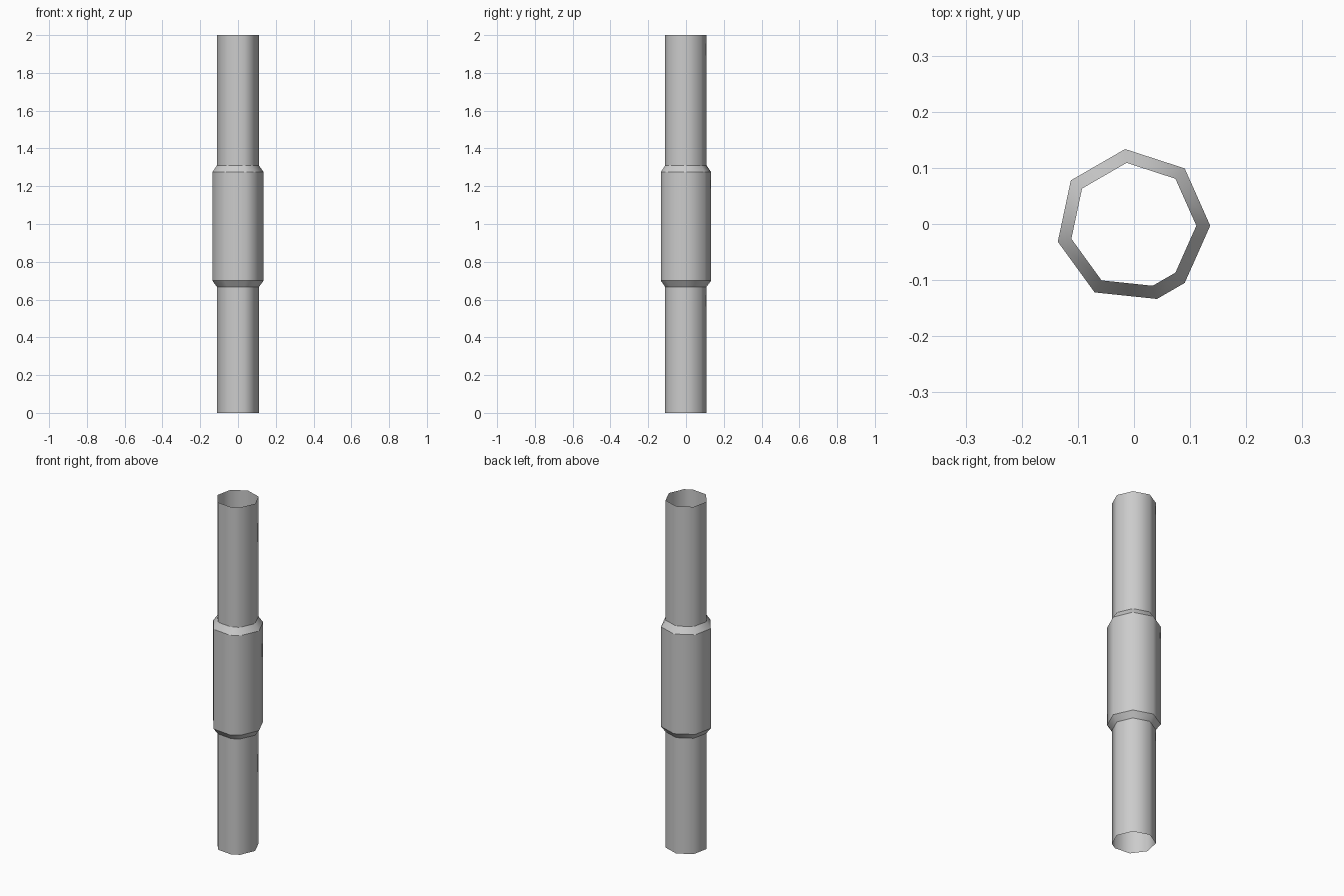
import bpy, bmesh
from math import cos, sin, radians

if "Cube" in bpy.data.objects:
    bpy.data.objects.remove(bpy.data.objects["Cube"])

PIPE_R, SLEEVE_R = 0.1126, 0.1373
# seven wide sides and one narrow side
ANGLES = [0, 48, 96, 144, 192, 240, 288, 312]
# (radius, height) profile of the pipe with its thicker joint
PROFILE = [(PIPE_R, 0), (PIPE_R, 0.667), (SLEEVE_R, 0.70),
           (SLEEVE_R, 1.274), (PIPE_R, 1.31), (PIPE_R, 2)]
OFFSET_X, OFFSET_Y = -0.0015, -0.003


def sweep_profile(name, profile):
    """Open-ended tube skinned between rings, with crisp ring edges."""
    bm = bmesh.new()
    rings = [[bm.verts.new((r * cos(radians(a)) + OFFSET_X,
                            r * sin(radians(a)) + OFFSET_Y, z))
              for a in ANGLES] for r, z in profile]
    n = len(ANGLES)
    for low, high in zip(rings, rings[1:]):
        for i in range(n):
            j = (i + 1) % n
            face = bm.faces.new((low[i], low[j], high[j], high[i]))
            face.smooth = True
    for edge in bm.edges:
        a, b = edge.verts
        edge.smooth = abs(a.co.z - b.co.z) > 1e-5
    mesh = bpy.data.meshes.new(name)
    bm.to_mesh(mesh)
    bm.free()
    obj = bpy.data.objects.new(name, mesh)
    bpy.context.collection.objects.link(obj)
    return obj


# Pipe with bevelled coupling sleeve
sweep_profile("pipe_with_coupling", PROFILE)
